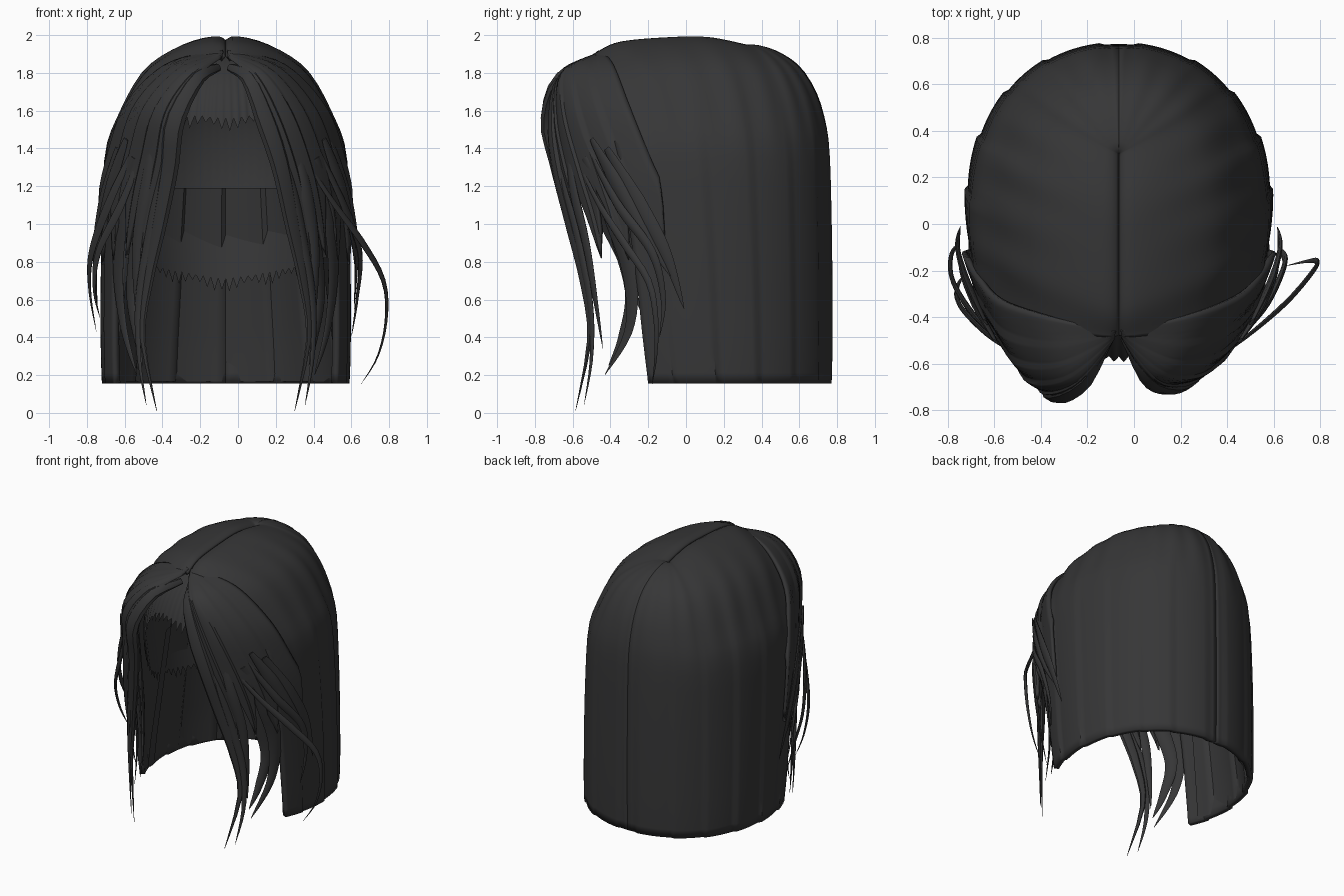
import bpy, math
from mathutils import Vector

if "Cube" in bpy.data.objects:
    bpy.data.objects.remove(bpy.data.objects["Cube"])

CX = -0.065                       # the parting sits slightly off centre
hair = bpy.data.materials.new("charcoal hair")
hair.diffuse_color = (0.037, 0.037, 0.038, 1)
hair.use_nodes = True
hair.node_tree.nodes["Principled BSDF"].inputs["Base Color"].default_value = hair.diffuse_color


def catmull(pts, t):
    """Point at t in 0..1 on a smooth curve through pts."""
    n = len(pts) - 1
    x = min(max(t, 0), 1) * n
    i = min(int(x), n - 1)
    f = x - i
    p = [Vector(pts[min(max(k, 0), n)]) for k in (i - 1, i, i + 1, i + 2)]
    return 0.5 * (2 * p[1] + (p[2] - p[0]) * f + (2 * p[0] - 5 * p[1] + 4 * p[2] - p[3]) * f * f
                  + (3 * p[1] - p[0] - 3 * p[2] + p[3]) * f ** 3)


def add_mesh(name, verts, faces, angle=40):
    me = bpy.data.meshes.new(name)
    me.from_pydata([tuple(v) for v in verts], [], faces)
    me.materials.append(hair)
    ob = bpy.data.objects.new(name, me)
    bpy.context.collection.objects.link(ob)
    bpy.ops.object.select_all(action='DESELECT')
    ob.select_set(True)
    bpy.context.view_layer.objects.active = ob
    bpy.ops.object.shade_smooth_by_angle(angle=math.radians(angle))
    return ob


def grid(name, fn, nu, nv, flip=False, thick=0):
    """Sheet from fn(u, v) with u and v in 0..1, thickened inwards if asked."""
    verts = [fn(i / nu, j / nv) for i in range(nu + 1) for j in range(nv + 1)]
    faces = []
    for i in range(nu):
        for j in range(nv):
            a = i * (nv + 1) + j
            q = (a, a + 1, a + nv + 2, a + nv + 1)
            faces.append(q[::-1] if flip else q)
    ob = add_mesh(name, verts, faces)
    if thick:
        mod = ob.modifiers.new("thickness", 'SOLIDIFY')
        mod.thickness, mod.offset = thick, -1
    return ob


def outward(p):
    d = Vector((p[0] - CX, p[1] - 0.1, 0))
    return d.normalized() if d.length > 1e-4 else Vector((0, -1, 0))


def side_point(p, s):
    """Place a point given as offset from the parting; the left bang arches wider."""
    x, y, z = p
    if s < 0:
        b = math.exp(-((z - 1.58) / 0.2) ** 2) * max(0, 1 - x / 0.6)
        x, y = x + 0.09 * b, y - 0.06 * b
    return Vector((CX + s * x, y, z))


def lock(name, pts, width, thick, steps=22, root=0.35):
    """Flattened tapering strand lying along the head."""
    verts, faces, n = [], [], 8
    for i in range(steps + 1):
        t = i / steps
        p = catmull(pts, t)
        tan = (catmull(pts, t + 0.01) - catmull(pts, t - 0.01)).normalized()
        o = outward(p)
        side = tan.cross(o).normalized()
        o = side.cross(tan)
        k = min(1, root + (1 - root) * t / 0.3) * max(0.02, 1 - t ** 2.2)
        for a in range(n):
            c = 2 * math.pi * a / n
            verts.append(p + side * math.cos(c) * width * k + o * math.sin(c) * thick * k)
    for i in range(steps):
        for a in range(n):
            b = (a + 1) % n
            faces.append((i * n + a, i * n + b, (i + 1) * n + b, (i + 1) * n + a))
    faces += [tuple(range(n))[::-1], tuple(range(steps * n, steps * n + n))]
    return add_mesh(name, verts, faces)


# Main bob: strands leave the parting and fall to a straight hem
PROFILE = [(0, 1.965), (0.07, 1.985), (0.25, 1.965), (0.45, 1.91), (0.65, 1.82), (0.82, 1.68),
           (0.92, 1.53), (0.97, 1.38), (0.99, 1.1), (1, 0.75), (1, 0.35), (0.99, 0.155)]
ROOF = [(-0.48, 0, 1.905), (-0.36, 0, 1.965), (-0.1, 0, 1.99), (0.1, 0, 1.99), (0.3, 0, 1.95)]


def bob_point(s, t, v):
    root = catmull(ROOF, min(1, t / 0.6))
    ang = math.radians(-26 + 116 * t)
    ex, ey = 0.66 * max(0, math.cos(ang)) ** 0.9, 0.1 + 0.675 * math.sin(ang)
    f, z, _ = catmull([(a, b, 0) for a, b in PROFILE], v)
    z = 0.155 + (z - 0.155) * (root.z - 0.155) / 1.83
    z += 0.055 * t * t * max(0, math.sin(math.pi * v)) ** 3
    saw = (t * 6 + 0.3) % 1                      # overlapping panel edges
    lift = 1 + 0.022 * (saw - 0.6) * min(1, max(0, v * 1.6 - 0.5))
    lift += 0.012 * math.sin(t * 50) * math.sin(math.pi * min(1, v * 1.5))
    x = ex * f * lift * (1 - 0.05 * math.exp(-((z - 1.65) / 0.18) ** 2))
    bow = max(0, math.sin(math.pi * v)) ** 1.5   # front strands swing forward
    y = root.x + (ey - root.x) * f * lift - 0.17 * (1 - t) ** 2.5 * bow
    return Vector((CX + s * x, y, z))


for s, side in ((1, "right"), (-1, "left")):
    grid("bob_" + side, lambda u, v: bob_point(s, u, v), 60, 26, s < 0, 0.035)


# Scalp cap with a toothed hairline, high over the brow and low at the nape
HAIRLINE = [(1.56, 0, 0), (1.52, 0, 0), (1.0, 0, 0), (0.85, 0, 0), (0.8, 0, 0), (0.75, 0, 0), (0.71, 0, 0)]


def scalp_point(u, v):
    a = (u - 0.5) * 2 * math.pi                  # zero faces the front
    zig = abs((u * 80) % 1 - 0.5) * 2
    low = catmull(HAIRLINE, abs(a) / math.pi).x
    low -= (0.05 + 0.02 * math.sin(u * 90)) * (1 - zig)
    z = 1.93 + (low - 1.93) * v ** 1.6
    up = max(0, (z - 1.25) / 0.68)
    r = max(0, 1 - up ** 2.6) ** 0.385
    r *= 1 - 0.12 * max(0, (1.25 - z) / 0.6)
    r *= 1 - 0.012 * zig * v * max(0, math.cos(a))
    return (CX + 0.57 * r * math.sin(a), 0.04 - 0.65 * r * math.cos(a), z)


grid("scalp", scalp_point, 320, 18)


# Inner layer: panels rooted inside the scalp, coming out below it and spreading to the hem
def inner_point(u, v):
    a = math.radians(-20 + 220 * u)
    z = 1.19 + (0.165 - 1.19) * v
    r = 0.755 + 0.16 * min(1, v / 0.8) + 0.03 * max(0, (v - 0.8) / 0.2)
    r += 0.03 * ((u * 9 + 0.4) % 1 - 0.5)
    return (CX + 0.66 * r * math.cos(a), 0.1 + 0.675 * r * math.sin(a), z)


grid("inner_layer", inner_point, 90, 14)

# Swept bangs: sheet between an inner, middle and outer strand path
INNER = [(0.01, -0.49, 1.88), (0.12, -0.66, 1.78), (0.21, -0.70, 1.55), (0.29, -0.68, 1.3),
         (0.35, -0.61, 1.05), (0.39, -0.56, 0.8)]
MIDDLE = [(0.01, -0.48, 1.90), (0.22, -0.62, 1.82), (0.39, -0.61, 1.6), (0.50, -0.52, 1.3),
          (0.55, -0.44, 1.05), (0.57, -0.38, 0.8)]
OUTER = [(0.01, -0.46, 1.92), (0.31, -0.39, 1.85), (0.535, -0.30, 1.62), (0.635, -0.19, 1.35),
         (0.68, -0.08, 1.1), (0.68, 0.0, 0.75)]


def bang_point(s, c, v):
    tooth = abs((c * 4) % 1 - 0.5) * 2
    t = v * (0.98 - 0.3 * tooth)
    a, m, b = (catmull(k, t) for k in (INNER, MIDDLE, OUTER))
    ctrl = 2 * m - (a + b) / 2
    p = side_point(a * (1 - c) ** 2 + ctrl * 2 * c * (1 - c) + b * c * c, s)
    return p + outward(p) * 0.014 * ((c * 5) % 1 - 0.5) * min(1, t * 2.5)


# Strands, as offsets from the parting: name, path, half width, half thickness
STRANDS = [
    ("bang_roll", [(0.02, -0.49, 1.83), (0.12, -0.66, 1.77), (0.21, -0.70, 1.55),
                   (0.29, -0.68, 1.3), (0.35, -0.61, 1.0), (0.41, -0.54, 0.7),
                   (0.44, -0.51, 0.4), (0.365, -0.585, 0.01)], 0.06, 0.035),
    ("front_strand", [(0.25, -0.69, 1.5), (0.33, -0.66, 1.25), (0.40, -0.58, 0.95),
                      (0.46, -0.51, 0.6), (0.46, -0.50, 0.3), (0.42, -0.54, 0.04)], 0.035, 0.015),
    ("cheek_strand", [(0.35, -0.63, 1.5), (0.42, -0.60, 1.2), (0.47, -0.53, 0.9),
                      (0.47, -0.48, 0.6), (0.45, -0.44, 0.34)], 0.04, 0.015),
    ("jaw_strand", [(0.48, -0.54, 1.35), (0.55, -0.40, 1.05), (0.57, -0.30, 0.75),
                    (0.54, -0.30, 0.45), (0.47, -0.43, 0.2)], 0.06, 0.018),
    ("inner_strand", [(0.42, -0.45, 1.35), (0.46, -0.38, 1.0), (0.50, -0.29, 0.65),
                      (0.47, -0.34, 0.4), (0.44, -0.41, 0.25)], 0.055, 0.018),
    ("ear_strand", [(0.57, -0.42, 1.4), (0.65, -0.25, 1.1), (0.69, -0.11, 0.85),
                    (0.68, -0.01, 0.55)], 0.055, 0.016),
    ("temple_strand", [(0.52, -0.50, 1.45), (0.61, -0.36, 1.2), (0.67, -0.22, 0.95),
                       (0.69, -0.08, 0.72)], 0.045, 0.016),
]
for s, side in ((1, "right"), (-1, "left")):
    grid("bang_" + side, lambda u, v: bang_point(s, u, v), 40, 20, s < 0, 0.02)
    for name, path, w, th in STRANDS:
        lock(f"{name}_{side}", [side_point(p, s) for p in path], w, th)

# Loose flyaway wisps, different on each side
lock("wisp_right", [(0.35, -0.58, 1.35), (0.50, -0.47, 1.12), (0.66, -0.33, 0.9), (0.77, -0.20, 0.7),
                    (0.785, -0.16, 0.5), (0.74, -0.16, 0.3), (0.65, -0.18, 0.15)], 0.024, 0.012)
lock("short_wisp_right", [(0.42, -0.52, 1.4), (0.56, -0.36, 1.1), (0.645, -0.18, 0.85),
                          (0.63, -0.12, 0.6), (0.60, -0.14, 0.4)], 0.03, 0.014)
lock("wisp_left", [(-0.55, -0.52, 1.4), (-0.68, -0.40, 1.12), (-0.775, -0.25, 0.85),
                   (-0.785, -0.14, 0.65), (-0.75, -0.08, 0.43)], 0.035, 0.013)
lock("short_wisp_left", [(-0.5, -0.56, 1.4), (-0.62, -0.48, 1.1), (-0.74, -0.36, 0.85),
                         (-0.76, -0.28, 0.65), (-0.73, -0.22, 0.5)], 0.03, 0.013)
